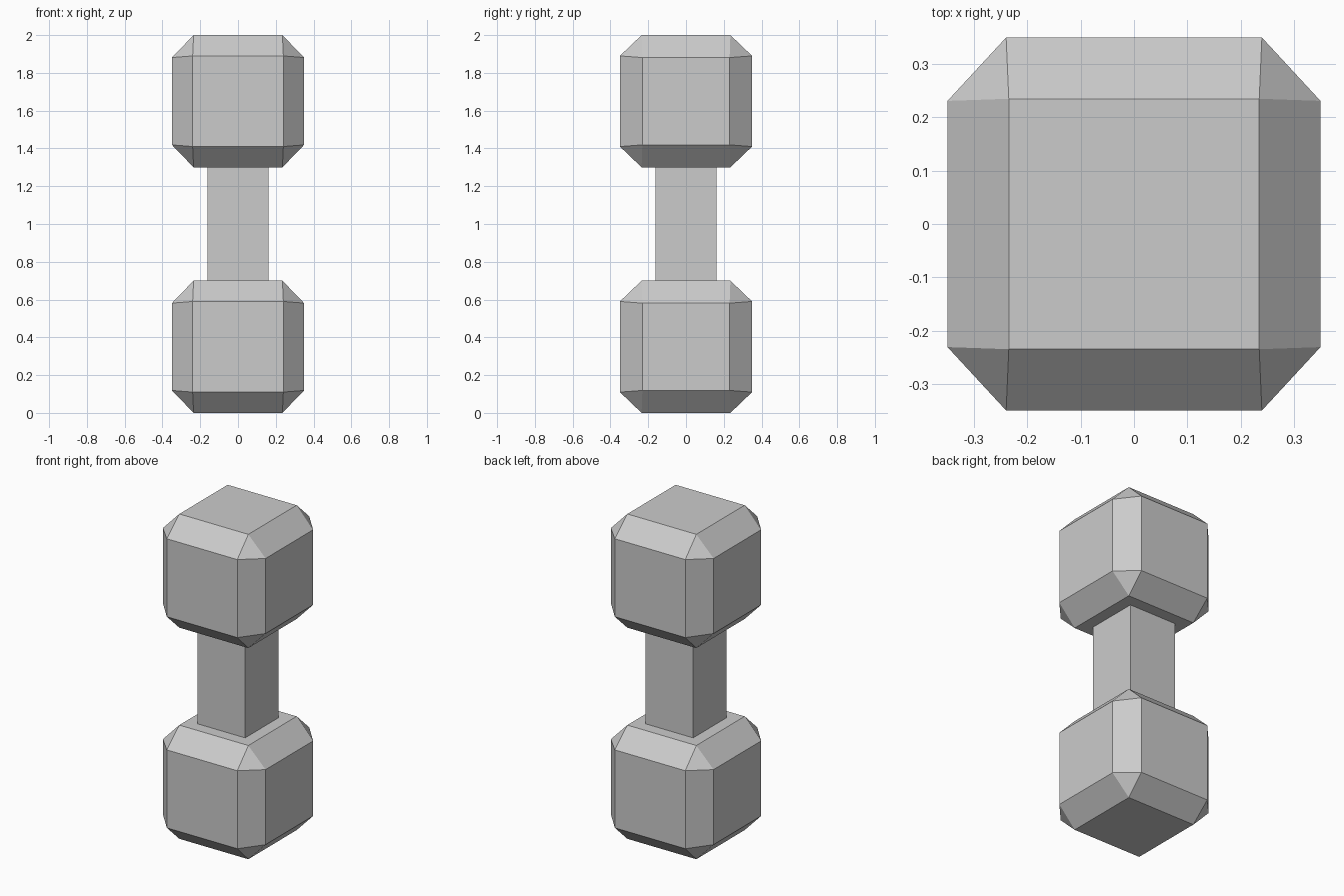
import bpy, bmesh
from itertools import product

if "Cube" in bpy.data.objects:
    bpy.data.objects.remove(bpy.data.objects["Cube"])

HALF = 0.35


def make_object(name, bm, location):
    bmesh.ops.recalc_face_normals(bm, faces=bm.faces[:])
    mesh = bpy.data.meshes.new(name)
    bm.to_mesh(mesh)
    bm.free()
    obj = bpy.data.objects.new(name, mesh)
    obj.location = location
    bpy.context.collection.objects.link(obj)
    return obj


def chamfered_head(name, z):
    # Hull of six square faces: (half size of face) per axis x, y, z
    bm = bmesh.new()
    for axis, inner in enumerate((0.231, 0.24, 0.235)):
        for signs in product((-1, 1), repeat=3):
            bm.verts.new([s * (HALF if i == axis else inner)
                          for i, s in enumerate(signs)])
    bmesh.ops.convex_hull(bm, input=bm.verts[:])
    # Merge hull triangles back into flat panels
    bmesh.ops.dissolve_limit(bm, angle_limit=0.02,
                             verts=bm.verts[:], edges=bm.edges[:])
    return make_object(name, bm, (0, 0, z))


# Weights at both ends
chamfered_head("lower_weight", 0.35)
chamfered_head("upper_weight", 1.65)

# Square handle between the weights
bm = bmesh.new()
bmesh.ops.create_cube(bm, size=1)
bmesh.ops.scale(bm, vec=(0.325, 0.325, 0.6), verts=bm.verts[:])
make_object("handle", bm, (0, 0, 1.0))
